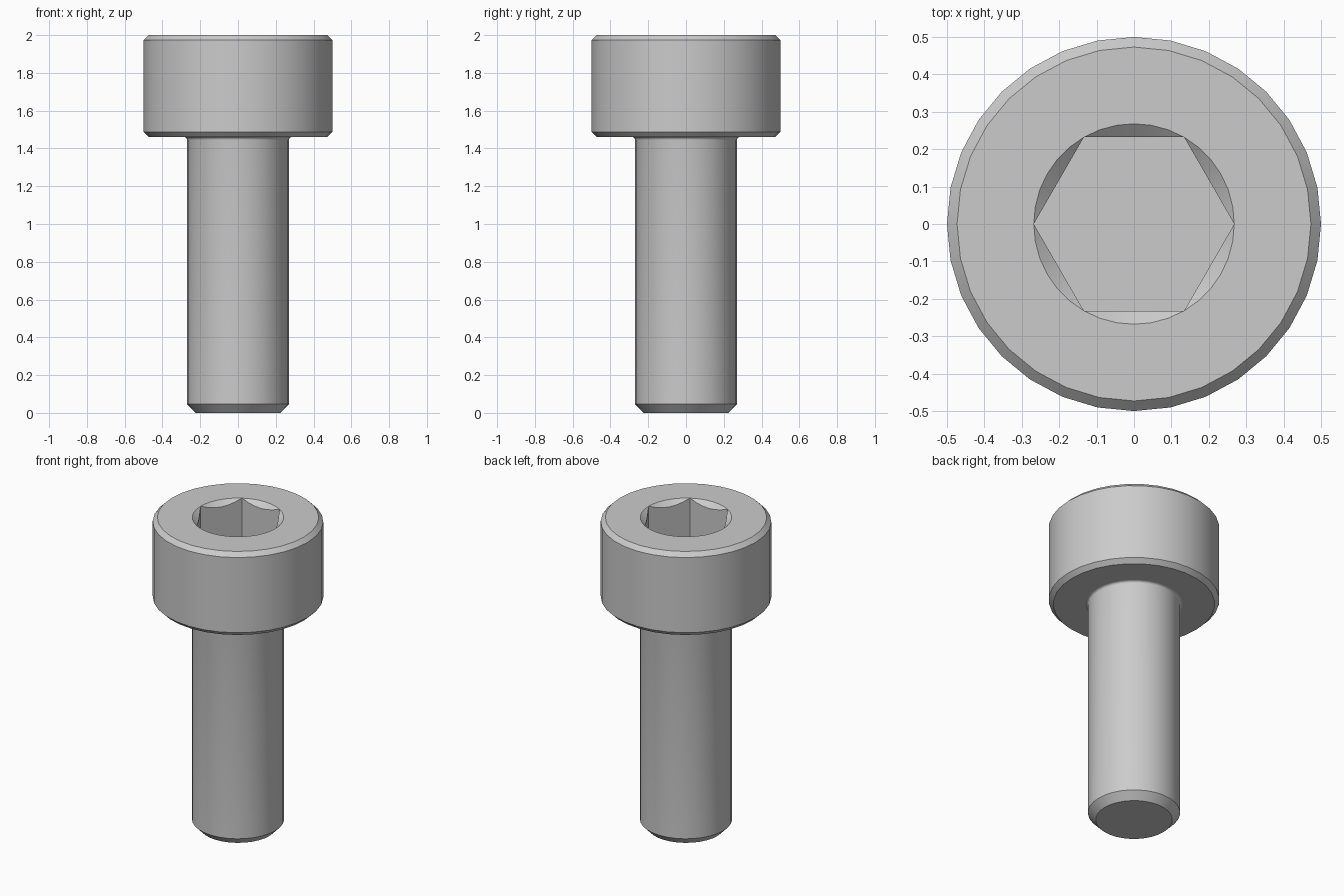
import bpy
import bmesh
from math import cos, sin, pi

cube = bpy.data.objects.get("Cube")
if cube:
    bpy.data.objects.remove(cube, do_unlink=True)

SIDES = 32
TOP = 2.0
UNDER_HEAD = 1.46
SHANK_R = 0.27
FILLET_R = 0.285
SOCKET_R = 0.268
SOCKET_DEPTH = 0.27
CHAMFER_SLOPE = 0.85

steel = bpy.data.materials.new("steel grey")
steel.use_nodes = True
grey = (0.6, 0.6, 0.6, 1.0)
steel.diffuse_color = grey
steel.node_tree.nodes["Principled BSDF"].inputs["Base Color"].default_value = grey


def ring(bm, points):
    return [bm.verts.new(p) for p in points]


def circle(bm, radius, z):
    angles = [2 * pi * i / SIDES for i in range(SIDES)]
    return ring(bm, [(radius * cos(a), radius * sin(a), z) for a in angles])


def join_rings(bm, rings):
    for low, high in zip(rings, rings[1:]):
        n = len(low)
        for i in range(n):
            j = (i + 1) % n
            bm.faces.new((low[i], low[j], high[j], high[i]))


def finish(bm, name):
    bmesh.ops.recalc_face_normals(bm, faces=bm.faces[:])
    mesh = bpy.data.meshes.new(name)
    bm.to_mesh(mesh)
    bm.free()
    mesh.materials.append(steel)
    obj = bpy.data.objects.new(name, mesh)
    bpy.context.collection.objects.link(obj)
    bpy.ops.object.select_all(action='DESELECT')
    obj.select_set(True)
    bpy.context.view_layer.objects.active = obj
    bpy.ops.object.shade_smooth_by_angle(angle=pi / 6)


# Shank: chamfered tip, straight body, small fillet under the head
bm = bmesh.new()
profile = [(0.225, 0), (SHANK_R, 0.047)]
fillet = FILLET_R - SHANK_R
for k in range(5):
    t = k / 4 * pi / 2
    profile.append((FILLET_R - fillet * cos(t), UNDER_HEAD - fillet * (1 - sin(t))))
rings = [circle(bm, r, z) for r, z in profile]
join_rings(bm, rings)
bm.faces.new(rings[0])
finish(bm, "shank")

# Head: chamfered cylinder with an open top
bm = bmesh.new()
profile = [(FILLET_R, UNDER_HEAD), (0.473, UNDER_HEAD), (0.5, UNDER_HEAD + 0.027),
           (0.5, TOP - 0.027), (0.473, TOP)]
join_rings(bm, [circle(bm, r, z) for r, z in profile])

# Hexagonal socket: round countersunk mouth running into six flat walls
steps = 6
apothem = SOCKET_R * cos(pi / 6)
mouth, wall_top, wall_bottom = [], [], []
for i in range(6 * steps):
    a = i * pi / 3 / steps
    r = apothem / cos((i % steps) * pi / 3 / steps - pi / 6)
    mouth.append((SOCKET_R * cos(a), SOCKET_R * sin(a), TOP))
    wall_top.append((r * cos(a), r * sin(a), TOP - (SOCKET_R - r) * CHAMFER_SLOPE))
    wall_bottom.append((r * cos(a), r * sin(a), TOP - SOCKET_DEPTH))
rings = [ring(bm, pts) for pts in (mouth, wall_top, wall_bottom)]
join_rings(bm, rings)
bm.faces.new(rings[-1])
bmesh.ops.remove_doubles(bm, verts=bm.verts[:], dist=0.0001)

# Flat top face between the rim and the socket mouth
rim = [e for e in bm.edges
       if e.is_boundary and all(v.co.z > TOP - 0.001 for v in e.verts)]
bmesh.ops.triangle_fill(bm, edges=rim, use_beauty=True, normal=(0, 0, 1))
finish(bm, "head")
